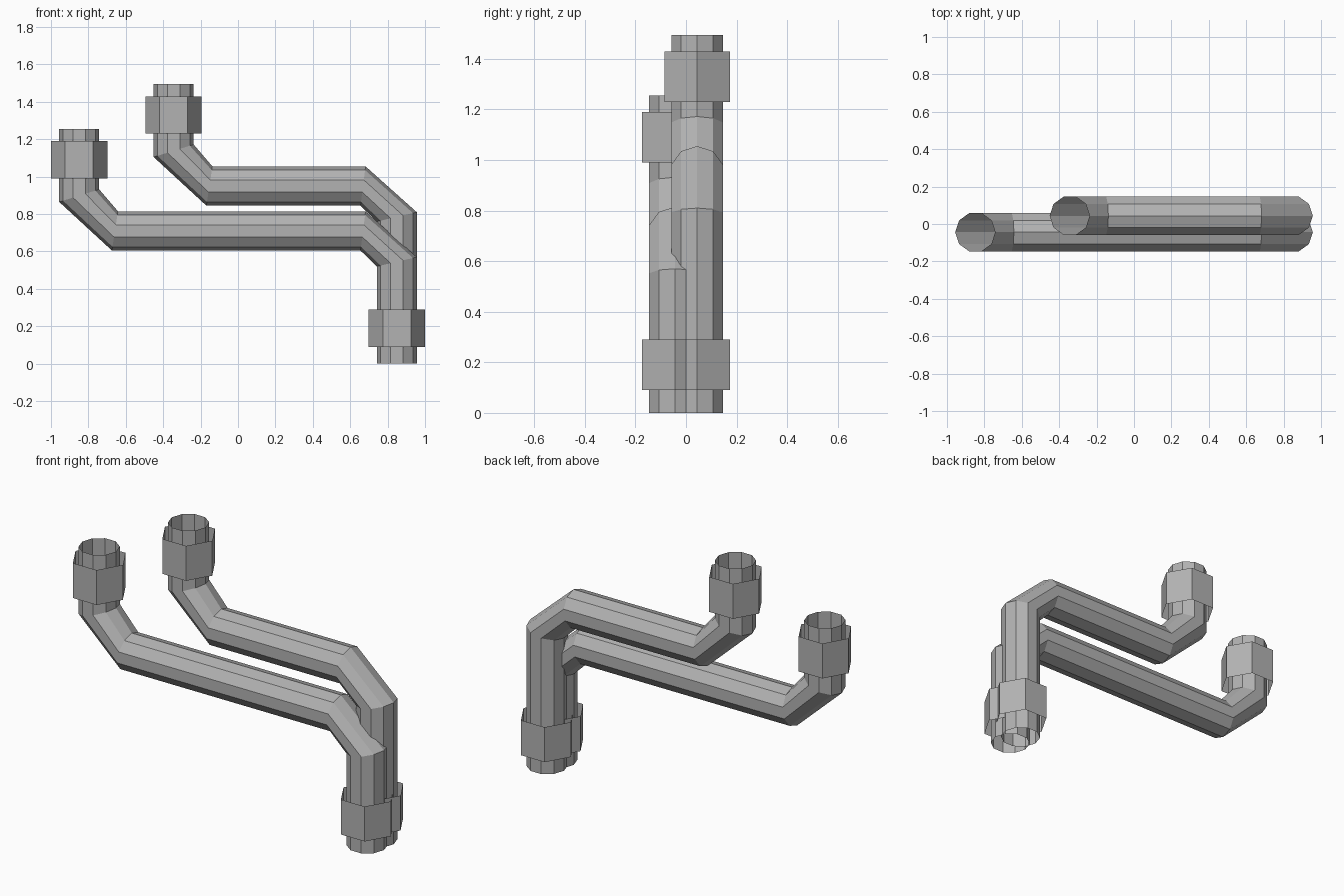
import bpy, bmesh, math
from mathutils import Vector

cube = bpy.data.objects.get("Cube")
if cube:
    bpy.data.objects.remove(cube, do_unlink=True)

RADIUS = 0.107
NUT_RADIUS = 0.15
END_X = 0.849

metal = bpy.data.materials.new("grey metal")
GREY = (0.45, 0.45, 0.45, 1)
metal.diffuse_color = GREY
metal.use_nodes = True
metal.node_tree.nodes["Principled BSDF"].inputs["Base Color"].default_value = GREY


def open_tube(name, rings, sides, width):
    """Skin open rings; each ring is a pair of opposite (x, z) edge points."""
    bm = bmesh.new()
    loops = []
    for (ax, az), (bx, bz) in rings:
        a, b = Vector((ax, 0, az)), Vector((bx, 0, bz))
        mid, arm = (a + b) / 2, (b - a) / 2
        loop = []
        for i in range(sides):
            t = math.tau * i / sides
            loop.append(bm.verts.new(mid + arm * math.cos(t) + Vector((0, width * math.sin(t), 0))))
        loops.append(loop)
    for low, high in zip(loops, loops[1:]):
        for i in range(sides):
            j = (i + 1) % sides
            bm.faces.new((low[i], low[j], high[j], high[i]))
    mesh = bpy.data.meshes.new(name)
    bm.to_mesh(mesh)
    bm.free()
    mesh.materials.append(metal)
    obj = bpy.data.objects.new(name, mesh)
    bpy.context.collection.objects.link(obj)
    return obj


def level_ring(x, z, r):
    return ((x - r, z), (x + r, z))


def build_pipe(side, y, left_shift, lift):
    left_x = -END_X + left_shift
    top = 1.255 + lift
    # Pipe: riser, bend, long run, bend, riser
    rings = [
        level_ring(END_X, 0, RADIUS),
        ((END_X - RADIUS, 0.52 + lift), (END_X + RADIUS, 0.57 + lift)),
        ((0.655, 0.605 + lift), (0.682, 0.815 + lift)),
        ((left_x + 0.175, 0.605 + lift), (left_x + 0.207, 0.815 + lift)),
        ((left_x - RADIUS, 0.865 + lift), (left_x + RADIUS, 0.932 + lift)),
        level_ring(left_x, top, RADIUS),
    ]
    parts = [open_tube(side + "_pipe", rings, 10, RADIUS)]
    # Hexagonal coupling sleeves at both ends
    for end, x, z in (("lower", END_X, 0.09), ("upper", left_x, top - 0.265)):
        sleeve = [level_ring(x, z, NUT_RADIUS), level_ring(x, z + 0.2, NUT_RADIUS)]
        parts.append(open_tube(f"{side}_{end}_coupling", sleeve, 6, NUT_RADIUS))
    for part in parts:
        part.location.y = y


build_pipe("front", -0.044, 0, 0)
build_pipe("back", 0.044, 0.505, 0.24)
